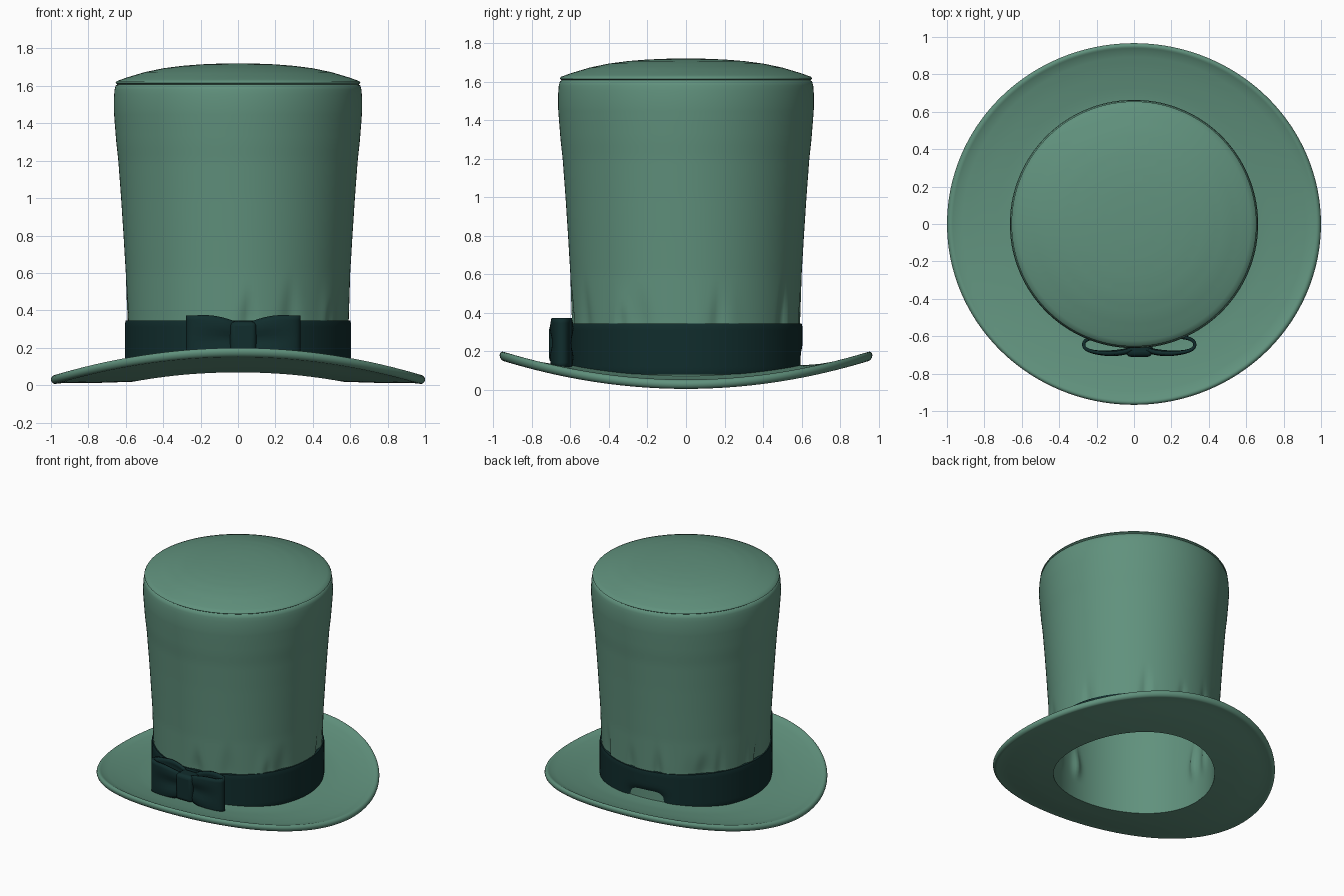
import bpy, bmesh, math, random

if "Cube" in bpy.data.objects:
    bpy.data.objects.remove(bpy.data.objects["Cube"])

random.seed(4)
SEG = 192


def material(name, rgb):
    m = bpy.data.materials.new(name)
    m.diffuse_color = (*rgb, 1)
    m.use_nodes = True
    m.node_tree.nodes["Principled BSDF"].inputs["Base Color"].default_value = m.diffuse_color
    return m


GREEN = material("felt green", (0.118, 0.285, 0.205))
DARK = material("dark ribbon", (0.0055, 0.026, 0.026))


def finish(name, bm, mat, angle=40):
    bmesh.ops.recalc_face_normals(bm, faces=bm.faces)
    me = bpy.data.meshes.new(name)
    bm.to_mesh(me)
    bm.free()
    me.materials.append(mat)
    ob = bpy.data.objects.new(name, me)
    bpy.context.collection.objects.link(ob)
    bpy.ops.object.select_all(action='DESELECT')
    ob.select_set(True)
    bpy.context.view_layer.objects.active = ob
    bpy.ops.object.shade_smooth_by_angle(angle=math.radians(angle))
    return ob


def refine(profile, step):
    """Split long profile segments so that deformations stay smooth."""
    out = []
    for (r0, z0), (r1, z1) in zip(profile, profile[1:]):
        n = max(1, math.ceil(math.hypot(r1 - r0, z1 - z0) / step))
        out += [(r0 + (r1 - r0) * i / n, z0 + (z1 - z0) * i / n) for i in range(n)]
    return out + [profile[-1]]


def lathe(name, profile, mat, deform, closed=False, angle=40):
    """Spin a profile; deform(r, z, angle) gives the final point."""
    bm = bmesh.new()
    rings = []
    for r, z in profile:
        if r < 1e-6:
            rings.append([bm.verts.new((0, 0, z))] * SEG)
        else:
            rings.append([bm.verts.new(deform(r, z, 2 * math.pi * i / SEG)) for i in range(SEG)])
    pairs = list(zip(rings, rings[1:])) + ([(rings[-1], rings[0])] if closed else [])
    for a, b in pairs:
        for i in range(SEG):
            j = (i + 1) % SEG
            vs = list(dict.fromkeys((a[i], a[j], b[j], b[i])))
            bm.faces.new(vs)
    return finish(name, bm, mat, angle)


def saddle(y):
    return 0.15 * (y / 0.965) ** 2


# pulled folds of cloth just above the ribbon: angle, width, height, depth
folds = [(random.uniform(0, 2 * math.pi), random.uniform(0.04, 0.1),
          random.uniform(0.12, 0.32), random.uniform(-0.02, 0.008)) for _ in range(26)]


def crown_shape(r, z, t):
    if r > 0.5 and 0.2 < z < 0.75:
        for a, w, h, d in folds:
            da = (t - a + math.pi) % (2 * math.pi) - math.pi
            k = max(0, 1 - max(0, z - 0.34) / h)
            r += d * math.exp(-(da / (w * (0.4 + 0.6 * k))) ** 2) * k * k * (3 - 2 * k) * min(1, (z - 0.2) / 0.1)
    x, y = r * math.cos(t), r * math.sin(t)
    return x, y, z + saddle(y) * max(0, 1 - z / 0.35)


def brim_shape(r, z, t):
    k = max(0, (r - 0.6) / 0.4)             # slightly shorter front to back
    x, y = r * math.cos(t), r * (1 - 0.033 * k) * math.sin(t)
    return x, y, z + saddle(y)


def band_shape(r, z, t):
    x, y = r * math.cos(t), r * math.sin(t)
    # small spot at the back where the hat shows through
    dip = 0.045 * math.exp(-((x + 0.07) / 0.13) ** 4 - ((z - 0.09) / 0.1) ** 4) if y > 0 else 0
    f = 1 - dip / 0.6
    return x * f, y * f, z + 0.012 * max(0, 1 - (z - 0.08) / 0.1) * saddle(y) / 0.056


# crown: lining, wall, edge seam and domed top in one spun shell
crown = [(0, 1.68), (0.4, 1.66), (0.6, 1.605), (0.64, 1.56), (0.643, 1.48), (0.637, 1.38),
         (0.618, 1.2), (0.603, 1.0), (0.578, 0.6), (0.568, 0.35), (0.564, 0.02),
         (0.59, 0.04), (0.592, 0.35), (0.6, 0.6), (0.612, 0.8), (0.625, 1.0), (0.64, 1.2),
         (0.651, 1.3), (0.659, 1.4), (0.664, 1.47), (0.664, 1.53), (0.660, 1.58), (0.654, 1.602),
         (0.645, 1.608), (0.655, 1.615), (0.649, 1.625), (0.6, 1.643), (0.5, 1.673),
         (0.4, 1.694), (0.3, 1.707), (0.2, 1.715), (0.1, 1.719), (0, 1.72)]
lathe("crown", refine(crown, 0.035), GREEN, crown_shape, angle=60)

# brim: saddle-shaped disc with a rolled rim
rim = [(0.977 + 0.023 * math.cos(a), 0.03 + 0.024 * math.sin(a))
       for a in [math.radians(d) for d in range(-110, 111, 20)]]
brim = [(0.564, 0.018), (0.75, 0.012), (0.93, 0.012)] + rim + \
       [(0.95, 0.047), (0.85, 0.049), (0.7, 0.058), (0.62, 0.068), (0.58, 0.075)]
lathe("brim", refine(brim, 0.04), GREEN, brim_shape, closed=True)

# ribbon band
band = [(0.58, 0.08), (0.601, 0.08), (0.605, 0.1), (0.604, 0.33), (0.600, 0.346), (0.58, 0.346)]
lathe("ribbon_band", refine(band, 0.02), DARK, band_shape, closed=True)

# bow loops: hollow strips that flare away from the knot
CX, CZ, N, ROWS = 0.028, 0.245, 40, 10
for side, label in ((1, "right"), (-1, "left")):
    bm = bmesh.new()
    grid = []
    for i in range(N):
        a = 2 * math.pi * i / N
        u = (1 - math.cos(a)) / 2
        flare = math.sin(min(1, u * 1.5) * math.pi / 2)
        half = 0.088 + 0.04 * flare
        col = []
        for j in range(ROWS + 1):
            v = 2 * j / ROWS - 1
            crease = 0.012 * math.cos(v * 5) * (1 - u) * math.sin(a)
            y = -0.645 - 0.046 * math.copysign(abs(math.sin(a)) ** 0.8, math.sin(a)) + crease
            col.append(bm.verts.new((CX + side * (0.03 + 0.267 * u), y, CZ + v * half)))
        grid.append(col)
    for i in range(N):
        p, q = grid[i], grid[(i + 1) % N]
        for j in range(ROWS):
            bm.faces.new((p[j], q[j], q[j + 1], p[j + 1]))
    loop = finish(label + "_bow_loop", bm, DARK)
    mod = loop.modifiers.new("thickness", 'SOLIDIFY')
    mod.thickness = 0.018
    mod.offset = 0

# bow knot: rounded block wrapped round the middle
bm = bmesh.new()
bmesh.ops.create_cube(bm, size=1)
for v in bm.verts:
    v.co = (CX + v.co.x * 0.14, -0.655 + v.co.y * 0.11, 0.24 + v.co.z * 0.2)
knot = finish("bow_knot", bm, DARK)
bev = knot.modifiers.new("rounding", 'BEVEL')
bev.width = 0.025
bev.segments = 4
